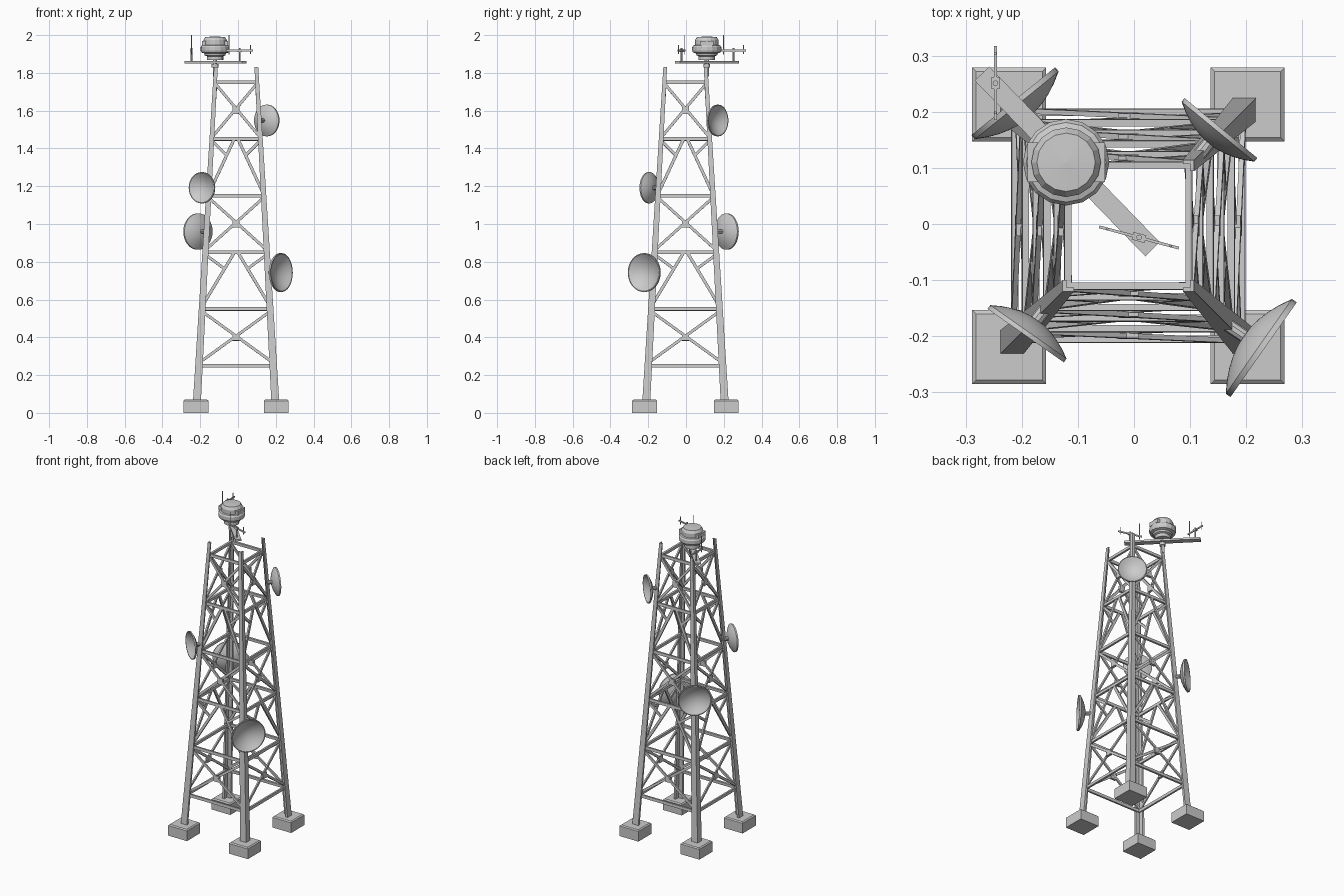
import bpy, bmesh, math
from mathutils import Vector, Matrix

if "Cube" in bpy.data.objects:
    bpy.data.objects.remove(bpy.data.objects["Cube"])

C = Vector((-0.01, -0.003, 0))          # tower axis
UP = Vector((0, 0, 1))


def half(z):                             # half width of the tower at a height
    return 0.229 - 0.0629 * (z - 0.05)


def finish(bm, name, smooth=False):
    bmesh.ops.recalc_face_normals(bm, faces=bm.faces)
    me = bpy.data.meshes.new(name)
    bm.to_mesh(me)
    bm.free()
    ob = bpy.data.objects.new(name, me)
    bpy.context.collection.objects.link(ob)
    if smooth:
        bpy.context.view_layer.objects.active = ob
        ob.select_set(True)
        bpy.ops.object.shade_smooth_by_angle(angle=math.radians(35))
        ob.select_set(False)
    return ob


def loft(bm, rings):                     # capped skin through closed rings
    vs = [[bm.verts.new(p) for p in r] for r in rings]
    n = len(vs[0])
    for a, b in zip(vs, vs[1:]):
        for i in range(n):
            bm.faces.new((a[i], a[(i + 1) % n], b[(i + 1) % n], b[i]))
    bm.faces.new(vs[0][::-1])
    bm.faces.new(vs[-1])


def beam(bm, a, b, w, d, normal):        # box bar; d is measured along normal
    a, b, normal = Vector(a), Vector(b), Vector(normal)
    s = (b - a).cross(normal).normalized()
    n = s.cross(b - a).normalized()
    corners = [s * i * w / 2 + n * j * d / 2 for i, j in ((-1, -1), (1, -1), (1, 1), (-1, 1))]
    loft(bm, [[p + c for c in corners] for p in (a, b)])


def rod(bm, a, b, r, n=8):
    a, b = Vector(a), Vector(b)
    q = (b - a).to_track_quat('Z', 'Y')
    ring = [q @ Vector((r * math.cos(t), r * math.sin(t), 0))
            for t in (2 * math.pi * i / n for i in range(n))]
    loft(bm, [[p + c for c in ring] for p in (a, b)])


def lathe(bm, profile, n, mat=Matrix()):
    vs = [bm.verts.new((r, 0, z)) for r, z in profile]
    es = [bm.edges.new(p) for p in zip(vs, vs[1:])]
    bmesh.ops.spin(bm, geom=vs + es, axis=(0, 0, 1), cent=(0, 0, 0), dvec=(0, 0, 0),
                   angle=2 * math.pi, steps=n, use_duplicate=False)
    bmesh.ops.remove_doubles(bm, verts=bm.verts, dist=1e-5)
    bmesh.ops.transform(bm, matrix=mat, verts=bm.verts)


# concrete footings and tapered angle-section legs
for sx, sy, nm in ((-1, -1, "front_left"), (1, -1, "front_right"),
                   (1, 1, "back_right"), (-1, 1, "back_left")):
    bm = bmesh.new()
    o = C + Vector((sx * 0.2125, sy * 0.216, 0))
    loft(bm, [[o + Vector((i * h, j * h, z)) for i, j in ((-1, -1), (1, -1), (1, 1), (-1, 1))]
              for h, z in ((0.066, 0), (0.066, 0.064), (0.059, 0.07))])
    finish(bm, nm + "_footing")
    bm = bmesh.new()
    rings = []
    for z, w, t in ((0.05, 0.042, 0.014), (1.83, 0.02, 0.007)):
        h = half(z)
        rings.append([C + Vector((sx * (h - u), sy * (h - v), z)) for u, v in
                      ((0, 0), (w, 0), (w, t), (t, t), (t, w), (0, w))])
    loft(bm, rings)
    finish(bm, nm + "_leg")

# bracing, one side at a time
LEVELS = [0.25, 0.55, 0.85, 1.15, 1.45, 1.75]
for k, nm in enumerate(("front", "right", "back", "left")):
    bm = bmesh.new()
    N = (0, -1, 0.063)

    def P(x, z, inset=0.014):            # point on this side's plane
        return Vector((x, -(half(z) - inset), z))

    for z in LEVELS:
        e = half(z) - 0.012
        beam(bm, P(-e, z), P(e, z), 0.018, 0.012, N)
    for i, (z0, z1) in enumerate(zip(LEVELS, LEVELS[1:])):
        e0, e1 = half(z0) - 0.016, half(z1) - 0.016
        zm = (z0 + z1) / 2
        for s in (-1, 1):
            if i % 2 == 0:               # crossed panel
                ins = 0.014 + 0.004 * s
                beam(bm, P(-s * e0, z0 + 0.012, ins), P(s * e1, z1 - 0.012, ins), 0.015, 0.009, N)
            else:                        # A-shaped panel with short struts
                a, b = P(s * 0.012, z1 - 0.005), P(s * e0, z0 + 0.012)
                beam(bm, a, b, 0.016, 0.01, N)
                beam(bm, P(s * e1, z1 - 0.012), a.lerp(b, 0.29), 0.015, 0.009, N)
        if i % 2 == 0:                   # centre gusset
            beam(bm, P(0, zm - 0.018), P(0, zm + 0.018), 0.036, 0.016, N)
    bmesh.ops.transform(bm, verts=bm.verts,
                        matrix=Matrix.Translation(C) @ Matrix.Rotation(k * math.pi / 2, 4, 'Z'))
    finish(bm, nm + "_bracing")

# dishes: rim centre, radius, facing angle
for nm, c, r, ang in (("upper_dish", (0.155, 0.171, 1.548), 0.084, 50.5),
                      ("middle_dish", (-0.193, -0.199, 1.192), 0.083, 235),
                      ("back_dish", (-0.215, 0.219, 0.96), 0.096, 129),
                      ("lower_dish", (0.231, -0.224, 0.743), 0.103, -35)):
    d = Vector((math.cos(math.radians(ang)), math.sin(math.radians(ang)), 0))
    depth = 0.42 * r
    lip = 0.1 * r
    outer = [(r * f, -depth + (depth - lip) * f * f) for f in (0, .2, .4, .6, .8, 1)]
    inner = [(0.95 * r * f, -depth * 0.9 * (1 - f * f)) for f in (1, .8, .6, .4, .2, 0)]
    bm = bmesh.new()
    lathe(bm, outer + [(r, 0)] + inner, 32,
          Matrix.Translation(c) @ d.to_track_quat('Z', 'Y').to_matrix().to_4x4())
    finish(bm, nm, True)
    bm = bmesh.new()                     # bracket back to the leg
    z = c[2]
    h = half(z) - 0.008
    leg = C + Vector((math.copysign(h, c[0]), math.copysign(h, c[1]), z))
    rod(bm, leg, Vector(c) - d * depth * 0.95, 0.012, 10)
    finish(bm, nm + "_bracket")

# radome on the back left leg
T = Vector((-0.121, 0.11, 0))
bm = bmesh.new()
lathe(bm, [(0, 1.868), (0.044, 1.868), (0.044, 1.888), (0.055, 1.893), (0.057, 1.903),
           (0.073, 1.908), (0.077, 1.918), (0.077, 1.936), (0.071, 1.945), (0.062, 1.948),
           (0.062, 1.974), (0.052, 1.99), (0, 1.993)], 16, Matrix.Translation(T))
finish(bm, "radome")
bm = bmesh.new()
beam(bm, T + Vector((-0.069, 0, 1.957)), T + Vector((0.069, 0, 1.957)), 0.07, 0.026, UP)
finish(bm, "radome_side_panels")
bm = bmesh.new()
rod(bm, T + UP * 1.78, T + UP * 1.875, 0.011, 12)
rod(bm, T + UP * 1.828, T + UP * 1.846, 0.018, 12)
finish(bm, "radome_post")

# cross arm under the radome
bm = bmesh.new()
beam(bm, (-0.271, 0.268, 1.857), (0.033, -0.045, 1.857), 0.036, 0.012, UP)
finish(bm, "cross_arm")

# small aerials at both arm ends: inner and outer bar end
for nm, a, b in (("left_aerial", (-0.247, 0.185), (-0.247, 0.317)),
                 ("right_aerial", (-0.062, -0.005), (0.08, -0.043))):
    a, b = Vector((*a, 1.918)), Vector((*b, 1.918))
    m = (a + b) / 2
    bm = bmesh.new()
    rod(bm, m - UP * 0.062, m + UP * 0.014, 0.005)
    beam(bm, a, b, 0.005, 0.009, UP)
    beam(bm, a.lerp(b, 0.42), a.lerp(b, 0.58), 0.014, 0.014, UP)
    for f, lo, hi in ((0.1, 0.02, 0.082), (0.9, 0.018, 0.03)):
        p = a.lerp(b, f)
        rod(bm, p - UP * lo, p + UP * hi, 0.0025, 6)
    finish(bm, nm)
